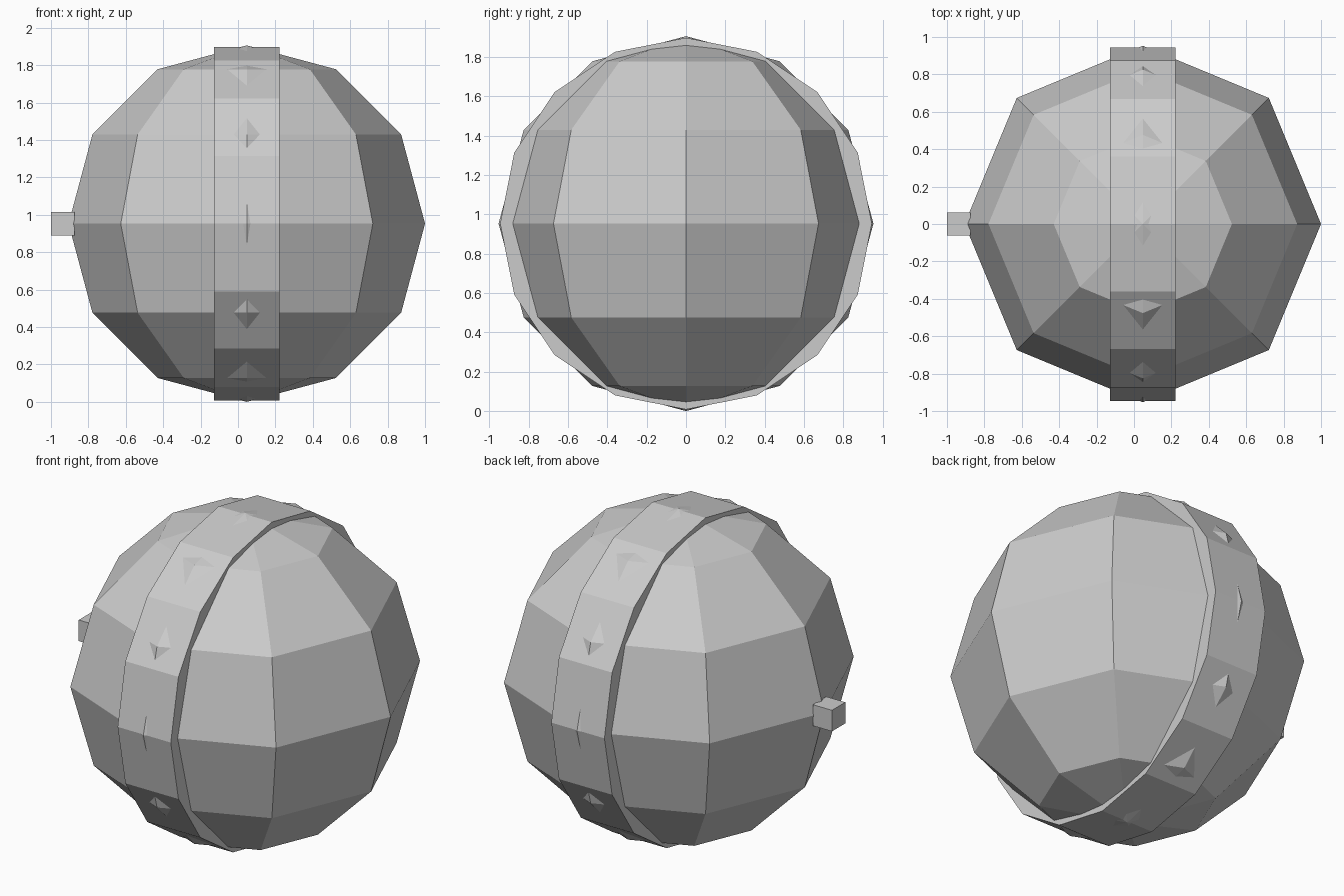
import bpy
from math import pi

if "Cube" in bpy.data.objects:
    bpy.data.objects.remove(bpy.data.objects["Cube"])

R = 0.953            # ball radius
CX, CZ = 0.047, R    # ball centre

# Low-poly ball body, poles on z
bpy.ops.mesh.primitive_uv_sphere_add(segments=8, ring_count=6, radius=R,
                                     location=(CX, 0, CZ))
bpy.context.object.name = "ball_body"

# Raised band around the middle; the ball's corners poke through it as studs
bpy.ops.mesh.primitive_cylinder_add(vertices=16, radius=0.945, depth=0.348,
                                    location=(CX, 0, CZ), rotation=(0, pi / 2, 0))
bpy.context.object.name = "centre_band"

# Small cube knob on the left side
bpy.ops.mesh.primitive_cube_add(size=0.125, location=(-0.9375, 0, CZ))
bpy.context.object.name = "side_knob"
